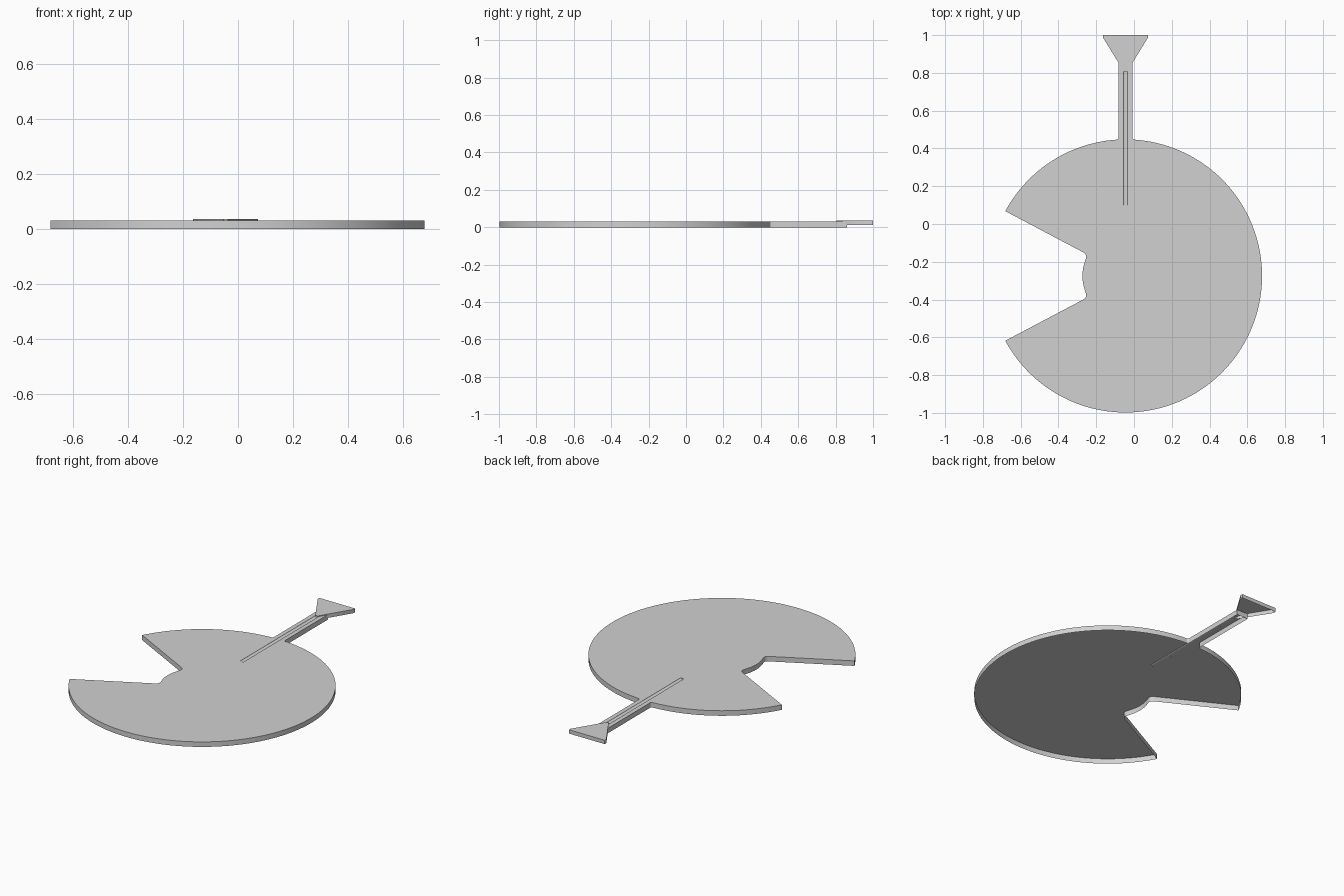
import bpy, bmesh
from math import sin, cos, pi, acos, atan2
from mathutils import Vector

cube = bpy.data.objects.get("Cube")
if cube:
    bpy.data.objects.remove(cube, do_unlink=True)

CX, CY, R = -0.045, -0.275, 0.723   # disc centre and radius
THICK = 0.03
HALF = 0.037                        # half width of the handle

grey = bpy.data.materials.new("plain grey")
grey.use_nodes = True
grey.diffuse_color = (0.64, 0.64, 0.64, 1)
grey.node_tree.nodes["Principled BSDF"].inputs["Base Color"].default_value = grey.diffuse_color


def arc(r, a0, a1, n):
    return [(CX + r * cos(a0 + (a1 - a0) * i / n), CY + r * sin(a0 + (a1 - a0) * i / n))
            for i in range(n + 1)]


def fillet(prev, corner, nxt, d, n=5):
    """Round a corner with a short quadratic curve."""
    p, c, q = Vector(prev), Vector(corner), Vector(nxt)
    a, b = c + (p - c).normalized() * d, c + (q - c).normalized() * d
    return [tuple(a.lerp(c, i / n).lerp(c.lerp(b, i / n), i / n)) for i in range(n + 1)]


def slab(name, outline, z0, z1):
    bm = bmesh.new()
    face = bm.faces.new([bm.verts.new((x, y, z0)) for x, y in outline])
    top = bmesh.ops.extrude_face_region(bm, geom=[face])["geom"]
    for v in top:
        if isinstance(v, bmesh.types.BMVert):
            v.co.z = z1
    # Extruding may leave the starting face out, so close the underside again if needed
    bmesh.ops.holes_fill(bm, edges=[e for e in bm.edges if e.is_boundary])
    bmesh.ops.recalc_face_normals(bm, faces=bm.faces)
    mesh = bpy.data.meshes.new(name)
    bm.to_mesh(mesh)
    bm.free()
    obj = bpy.data.objects.new(name, mesh)
    bpy.context.collection.objects.link(obj)
    mesh.materials.append(grey)
    return obj


def select(obj):
    bpy.ops.object.select_all(action="DESELECT")
    obj.select_set(True)
    bpy.context.view_layer.objects.active = obj


def open_underside(obj, z):
    """Leave a shell: the top and the side walls, open below."""
    bm = bmesh.new()
    bm.from_mesh(obj.data)
    under = [f for f in bm.faces if all(abs(v.co.z - z) < 0.001 for v in f.verts)]
    bmesh.ops.delete(bm, geom=under, context="FACES")
    bm.to_mesh(obj.data)
    bm.free()
    select(obj)
    bpy.ops.object.shade_smooth_by_angle(angle=0.6)


# Outline of the notched disc with its handle
tip_angle = atan2(0.345, -0.64)
inner_angle = atan2(0.115, -0.205)
join = acos(HALF / R)
right_arc = arc(R, -tip_angle, join - 0.015, 100)
left_arc = arc(R, pi - join + 0.015, tip_angle, 28)
hub = arc(0.228, inner_angle + 0.04, 2 * pi - inner_angle - 0.04, 14)
y_join = CY + R * sin(join)
upper_corner, lower_corner = (CX - 0.205, CY + 0.115), (CX - 0.205, CY - 0.115)
end_y = 0.86
outline = (right_arc
           + fillet(right_arc[-1], (CX + HALF, y_join), (CX + HALF, end_y), 0.012)
           + [(CX + HALF, end_y), (CX - HALF, end_y)]
           + fillet((CX - HALF, end_y), (CX - HALF, y_join), left_arc[0], 0.012)
           + left_arc
           + fillet(left_arc[-1], upper_corner, hub[1], 0.02)
           + hub[2:-2]
           + fillet(hub[-2], lower_corner, right_arc[0], 0.02))
disc = slab("disc_and_handle", outline, 0, THICK)

# Shallow round channel along the handle, running onto the disc
bpy.ops.mesh.primitive_cylinder_add(vertices=32, radius=1, depth=0.73,
                                    location=(CX, 0.465, THICK + 0.0005),
                                    rotation=(pi / 2, 0, 0))
cutter = bpy.context.object
cutter.scale = (0.011, 0.005, 1)
cutter.data.materials.append(grey)
cut = disc.modifiers.new("channel", "BOOLEAN")
cut.object, cut.solver = cutter, "EXACT"
select(disc)
bpy.ops.object.modifier_apply(modifier=cut.name)
bpy.data.objects.remove(cutter, do_unlink=True)
open_underside(disc, 0)

# Flared end at the tip of the handle
flare = [(CX + s * w, y) for s, w, y in
         [(1, 0.008, 0.805), (1, 0.036, 0.852), (1, 0.118, 0.985), (1, 0.118, 1.0),
          (-1, 0.118, 1.0), (-1, 0.118, 0.985), (-1, 0.036, 0.852), (-1, 0.008, 0.805)]]
flared_end = slab("flared_end", flare, 0.012, 0.035)
open_underside(flared_end, 0.012)
